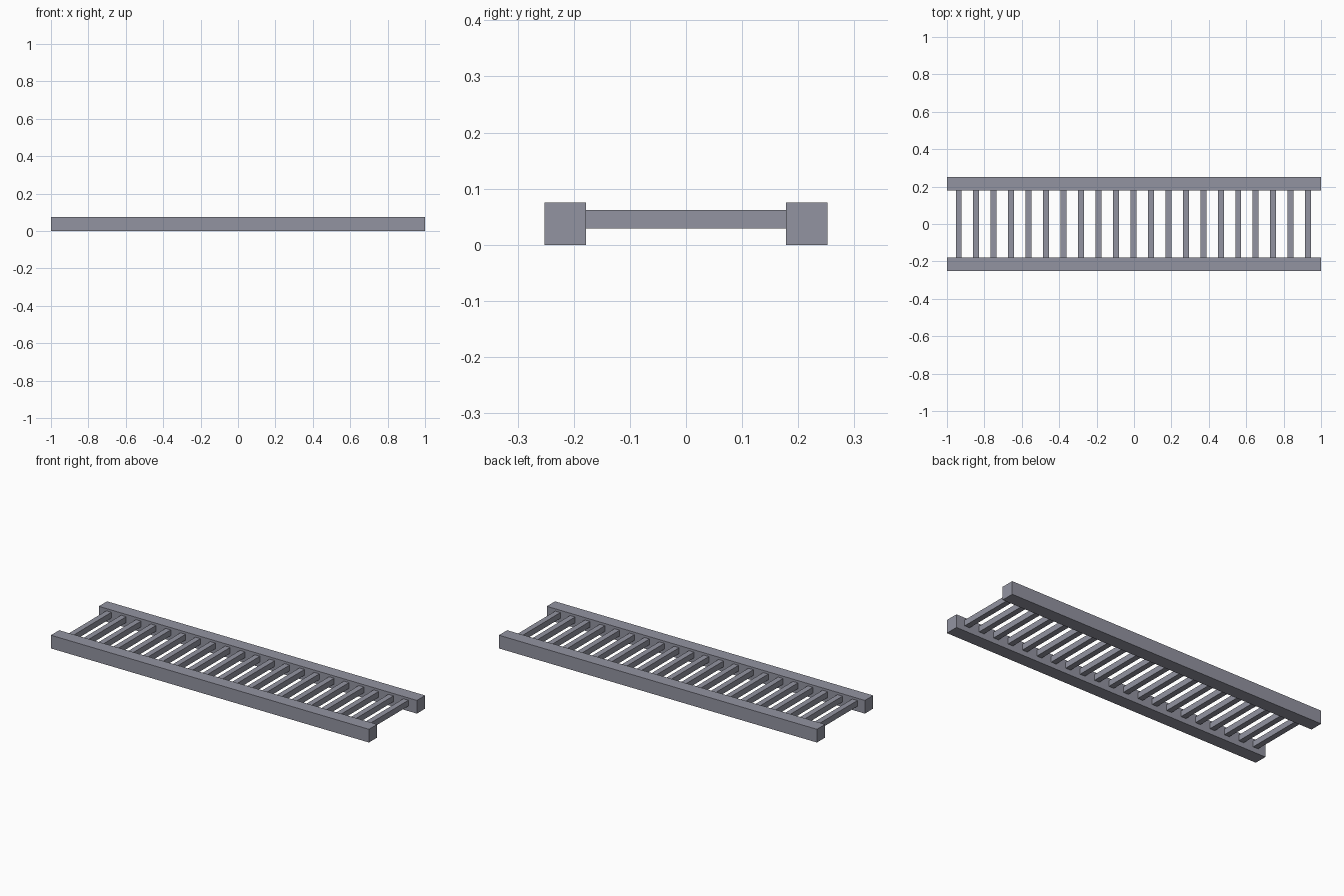
import bpy

if "Cube" in bpy.data.objects:
    bpy.data.objects.remove(bpy.data.objects["Cube"])

steel = bpy.data.materials.new("blue grey")
steel.diffuse_color = (0.29, 0.295, 0.355, 1)
steel.use_nodes = True
steel.node_tree.nodes["Principled BSDF"].inputs["Base Color"].default_value = steel.diffuse_color


def box(name, x0, x1, y0, y1, z0, z1):
    bpy.ops.mesh.primitive_cube_add(size=1, location=((x0 + x1) / 2, (y0 + y1) / 2, (z0 + z1) / 2))
    ob = bpy.context.object
    ob.name = name
    ob.scale = (x1 - x0, y1 - y0, z1 - z0)
    bpy.ops.object.transform_apply(location=False, rotation=False, scale=True)
    ob.data.materials.append(steel)
    return ob


# Two long side rails
box("front_rail", -1, 1, -0.252, -0.178, 0, 0.075)
box("back_rail", -1, 1, 0.178, 0.252, 0, 0.075)

# Evenly spaced rungs between the rails
COUNT, FIRST, STEP = 21, -0.937, 0.0934
for i in range(COUNT):
    x = FIRST + i * STEP
    box(f"rung_{i + 1}", x - 0.016, x + 0.016, -0.178, 0.178, 0.029, 0.062)
